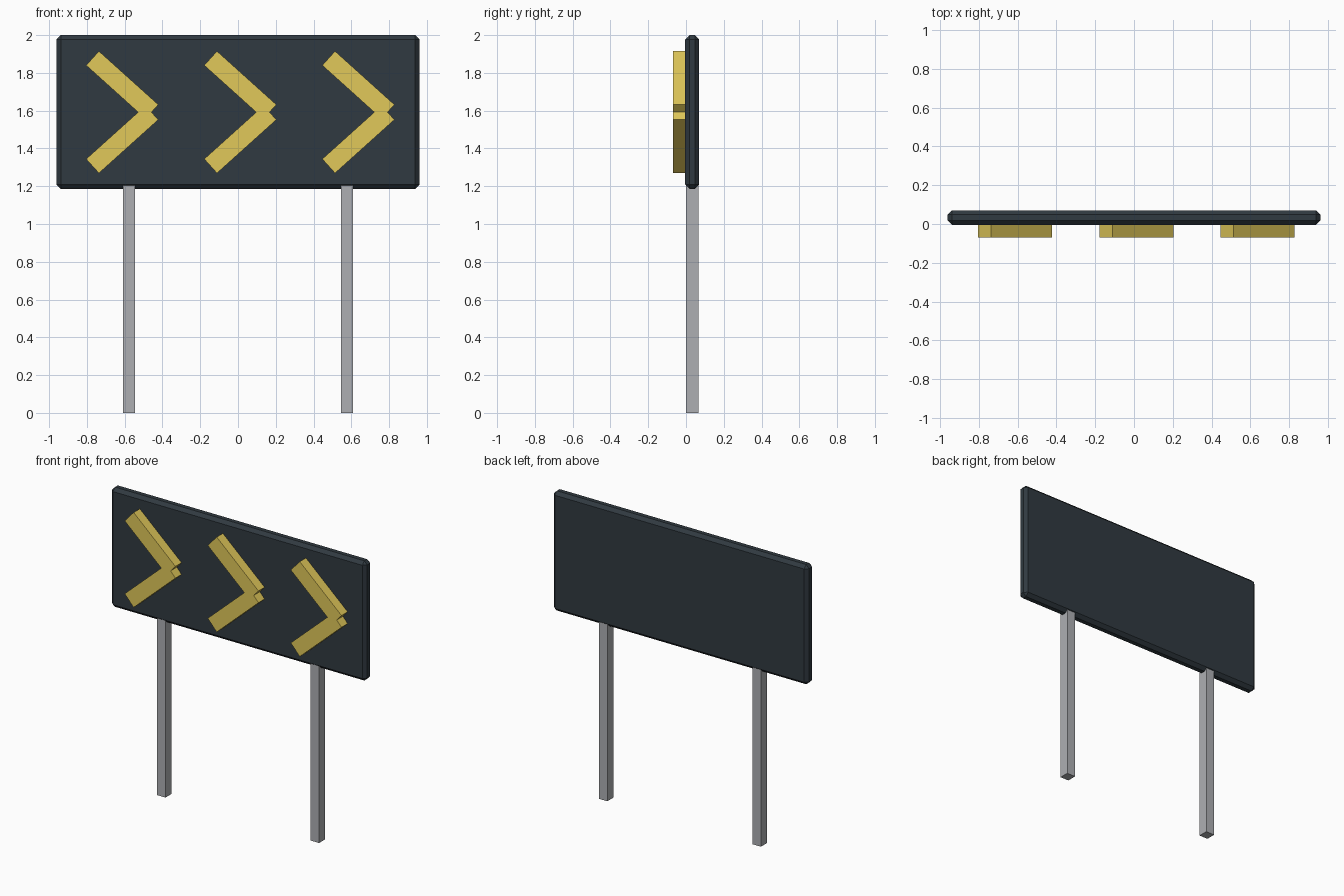
import bpy, math

if "Cube" in bpy.data.objects:
    bpy.data.objects.remove(bpy.data.objects["Cube"])


def material(name, rgb):
    m = bpy.data.materials.new(name)
    m.diffuse_color = (*rgb, 1)
    m.use_nodes = True
    m.node_tree.nodes["Principled BSDF"].inputs["Base Color"].default_value = m.diffuse_color
    return m


def box(name, loc, size, mat=None, tilt=0):
    bpy.ops.mesh.primitive_cube_add(size=1, location=loc, rotation=(0, tilt, 0))
    o = bpy.context.object
    o.name = name
    o.scale = size
    bpy.ops.object.transform_apply(location=False, rotation=False, scale=True)
    if mat:
        o.data.materials.append(mat)
    return o


dark = material("dark_panel", (0.03, 0.042, 0.052))
yellow = material("yellow", (0.75, 0.58, 0.10))
grey = material("post_grey", (0.42, 0.43, 0.45))

# Sign panel with chamfered edges
panel = box("sign_panel", (0, 0.033, 1.593), (1.92, 0.074, 0.814), dark)
bev = panel.modifiers.new("chamfer", 'BEVEL')
bev.width = 0.022
bev.segments = 1

# Two support posts, tops hidden inside the panel
for side, x in (("left", -0.578), ("right", 0.578)):
    box(f"{side}_post", (x, 0.033, 0.61), (0.064, 0.066, 1.22), grey)

# Three chevrons, each made of two crossing bars
ANGLE = math.radians(42)
for i in range(3):
    x = -0.613 + 0.625 * i
    for part, s in (("upper", 1), ("lower", -1)):
        box(f"chevron_{i + 1}_{part}_bar", (x, -0.036, 1.592 + s * 0.144),
            (0.423, 0.068, 0.101), yellow, s * ANGLE)
